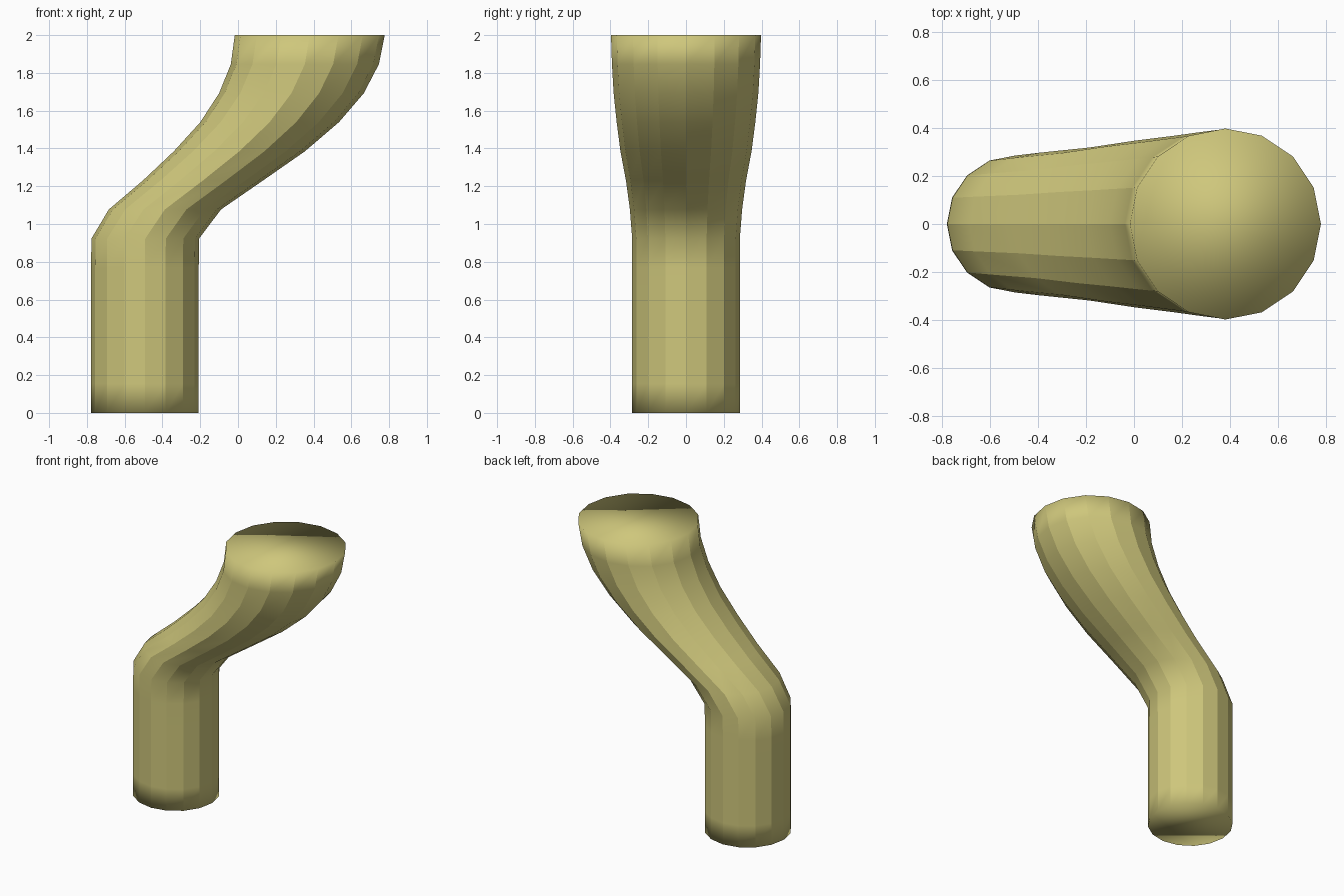
import bpy, bmesh, math

cube = bpy.data.objects.get("Cube")
if cube:
    bpy.data.objects.remove(cube, do_unlink=True)

SIDES = 16
SEGMENTS = 13
STEP = 2.0 / SEGMENTS

# Straight lower pipe, then an S-bend that widens: (centre x, radius) per level
straight = [(-0.493, 0.285)] * 7
bend = [(-0.491, 0.285), (-0.387, 0.297), (-0.185, 0.318), (0.007, 0.347),
        (0.167, 0.367), (0.283, 0.383), (0.354, 0.392), (0.380, 0.397)]
levels = straight[:SEGMENTS + 1 - len(bend)] + bend

# One colour
mat = bpy.data.materials.new("pale olive yellow")
mat.use_nodes = True
colour = (0.62, 0.57, 0.20, 1.0)
mat.diffuse_color = colour
mat.node_tree.nodes["Principled BSDF"].inputs["Base Color"].default_value = colour

# Horizontal rings bridged into a closed pipe
bm = bmesh.new()
rings = []
for i, (cx, radius) in enumerate(levels):
    ring = []
    for k in range(SIDES):
        a = math.tau * k / SIDES
        ring.append(bm.verts.new((cx + radius * math.cos(a), radius * math.sin(a), i * STEP)))
    rings.append(ring)
for low, high in zip(rings, rings[1:]):
    for k in range(SIDES):
        n = (k + 1) % SIDES
        bm.faces.new((low[k], low[n], high[n], high[k]))
bm.faces.new(list(reversed(rings[0])))
bm.faces.new(rings[-1])

# Smooth along the length, crisp edges between the lengthwise strips
for face in bm.faces:
    face.smooth = True
for low, high in zip(rings, rings[1:]):
    for a, b in zip(low, high):
        bm.edges.get((a, b)).smooth = False

mesh = bpy.data.meshes.new("bent_pipe")
bm.to_mesh(mesh)
bm.free()
mesh.materials.append(mat)
pipe = bpy.data.objects.new("bent_pipe", mesh)
bpy.context.collection.objects.link(pipe)
